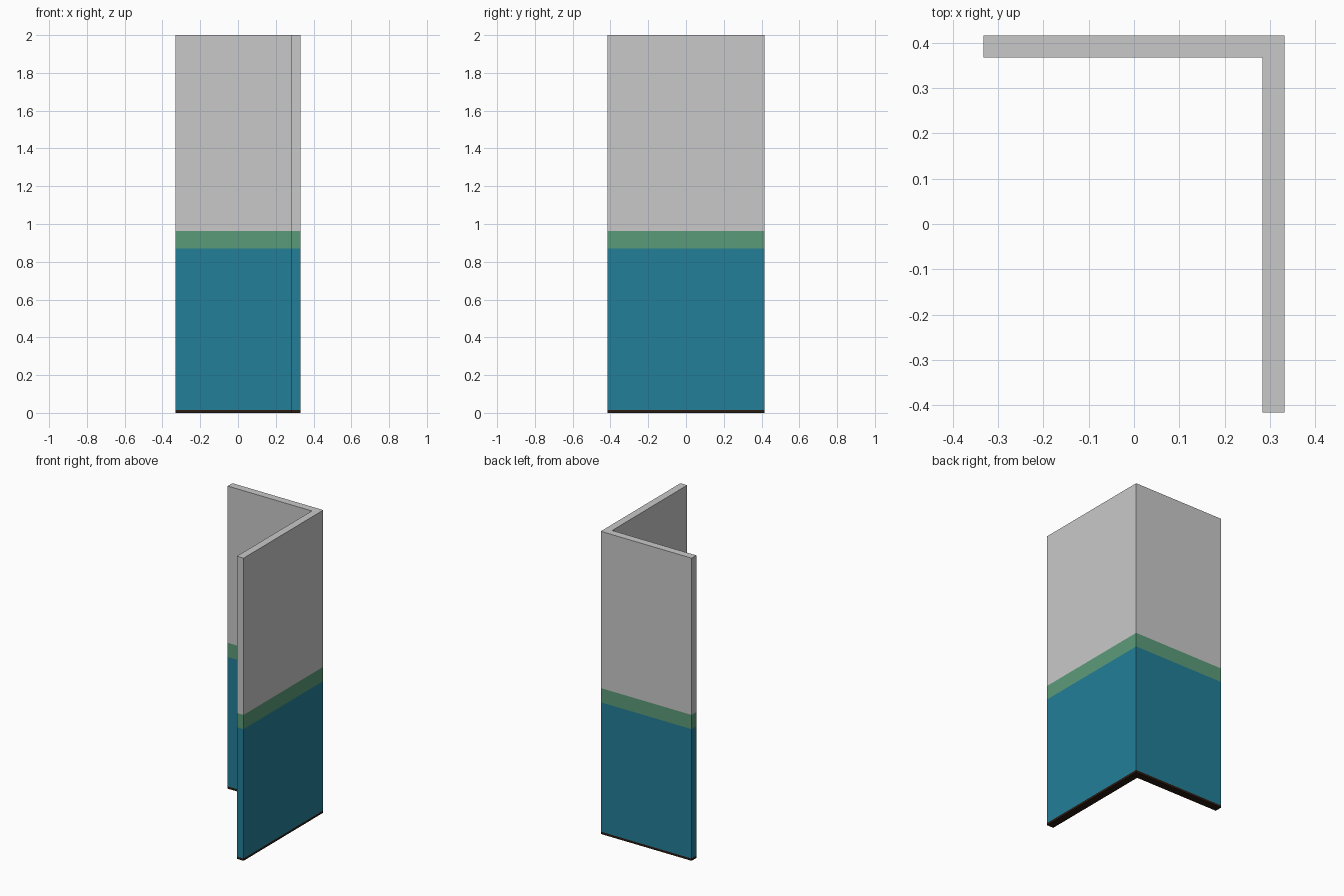
import bpy
import bmesh

if "Cube" in bpy.data.objects:
    bpy.data.objects.remove(bpy.data.objects["Cube"])

X, Y, T = 0.332, 0.416, 0.049   # half width, half depth, wall thickness


def material(name, rgb):
    m = bpy.data.materials.new(name)
    m.diffuse_color = (*rgb, 1.0)
    m.use_nodes = True
    m.node_tree.nodes["Principled BSDF"].inputs["Base Color"].default_value = m.diffuse_color
    return m


# Painted bands from the floor up: top height, colour name, linear colour
bands = [
    (0.015, "dark brown", (0.024, 0.011, 0.006)),
    (0.87, "teal", (0.016, 0.209, 0.314)),
    (0.964, "green", (0.105, 0.328, 0.188)),
    (2.0, "light grey", (0.584, 0.584, 0.584)),
]

# L-shaped floor plan, with the corner at the back right
plan = [(-X, Y), (-X, Y - T), (X - T, Y - T), (X - T, -Y), (X, -Y), (X, Y)]

# Corner wall: the plan is raised in one ring per band
bm = bmesh.new()
ring = [bm.verts.new((x, y, 0)) for x, y in plan]
bm.faces.new(ring[::-1])
n = len(plan)
for i, (top, _, _) in enumerate(bands):
    upper = [bm.verts.new((x, y, top)) for x, y in plan]
    for k in range(n):
        j = (k + 1) % n
        bm.faces.new((ring[k], ring[j], upper[j], upper[k])).material_index = i
    ring = upper
bm.faces.new(ring).material_index = len(bands) - 1
bmesh.ops.recalc_face_normals(bm, faces=bm.faces)

mesh = bpy.data.meshes.new("corner_wall")
bm.to_mesh(mesh)
bm.free()
for _, name, rgb in bands:
    mesh.materials.append(material(name, rgb))
bpy.context.collection.objects.link(bpy.data.objects.new("corner_wall", mesh))
